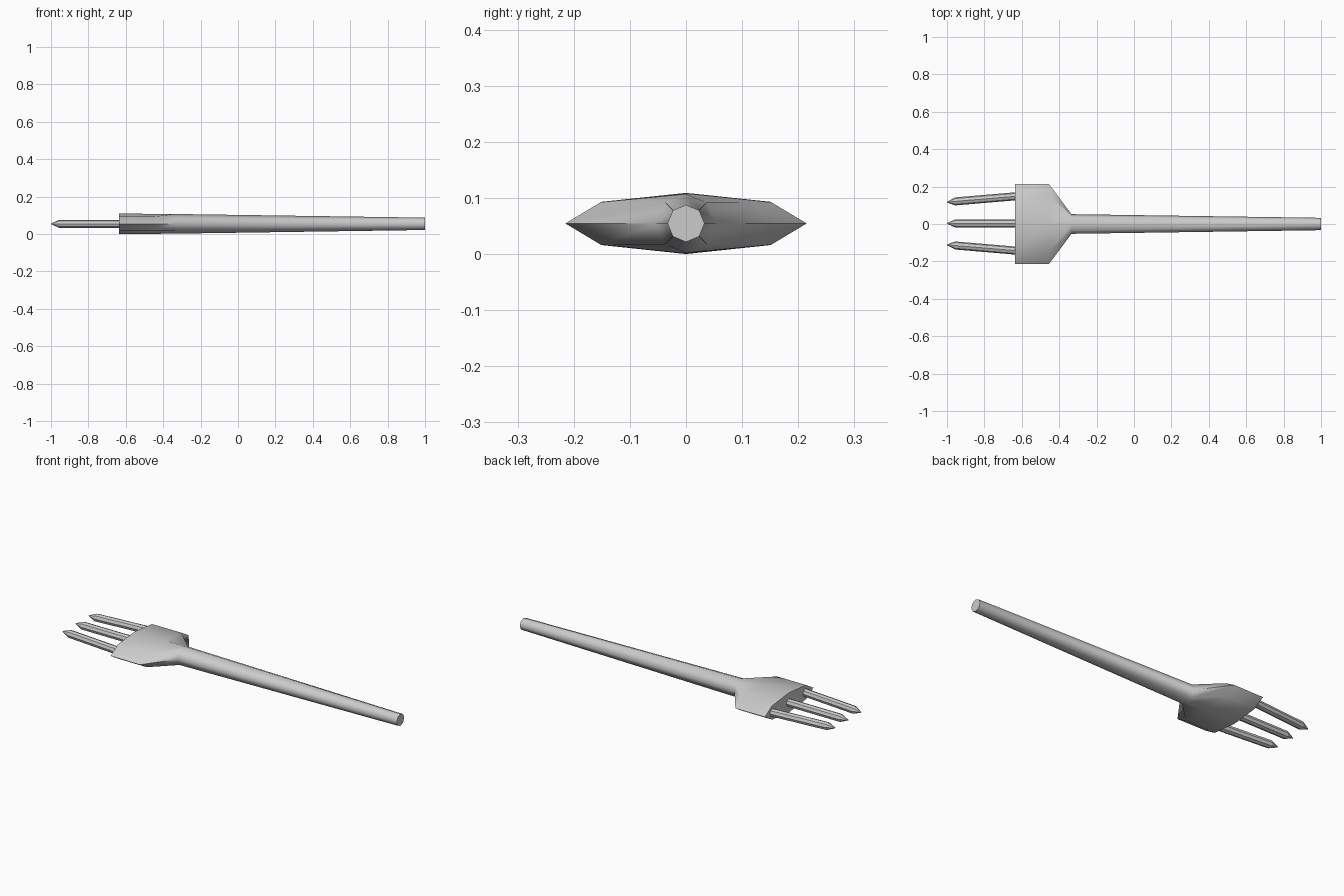
import bpy, bmesh, math
from mathutils import Vector

if "Cube" in bpy.data.objects:
    bpy.data.objects.remove(bpy.data.objects["Cube"])

Z = 0.0545


def loft(name, rings, sides=8, smooth=None):
    """Rings are (x, y centre, y radius, z radius), joined and capped."""
    bm = bmesh.new()
    loops = []
    for x, cy, ry, rz in rings:
        loops.append([bm.verts.new((x, cy + ry * math.cos(2 * math.pi * i / sides),
                                    Z + rz * math.sin(2 * math.pi * i / sides)))
                      for i in range(sides)])
    for a, b in zip(loops, loops[1:]):
        for i in range(sides):
            j = (i + 1) % sides
            bm.faces.new((a[i], a[j], b[j], b[i]))
    bm.faces.new(loops[0])
    bm.faces.new(loops[-1])
    bmesh.ops.recalc_face_normals(bm, faces=bm.faces)
    mesh = bpy.data.meshes.new(name)
    bm.to_mesh(mesh)
    bm.free()
    ob = bpy.data.objects.new(name, mesh)
    bpy.context.collection.objects.link(ob)
    if smooth:
        bpy.ops.object.select_all(action='DESELECT')
        bpy.context.view_layer.objects.active = ob
        ob.select_set(True)
        bpy.ops.object.shade_smooth_by_angle(angle=math.radians(smooth))
    return ob


# Tapered octagonal handle flaring into the wide flat head
loft("handle_and_head", [
    (1.0, 0, 0.033, 0.033),
    (-0.335, 0, 0.0525, 0.0525),
    (-0.455, 0, 0.215, 0.0535),
    (-0.635, 0, 0.213, 0.0545),
], smooth=62)

# Three pointed prongs, the outer two leaning inwards
for label, side in (("left", 1), ("middle", 0), ("right", -1)):
    base, neck, tip = (0.003 + side * y for y in (0.148, 0.118, 0.114))
    loft("prong_" + label, [
        (-0.60, base, 0.0215, 0.0215),
        (-0.955, neck, 0.0215, 0.0215),
        (-1.0, tip, 0.002, 0.002),
    ])
